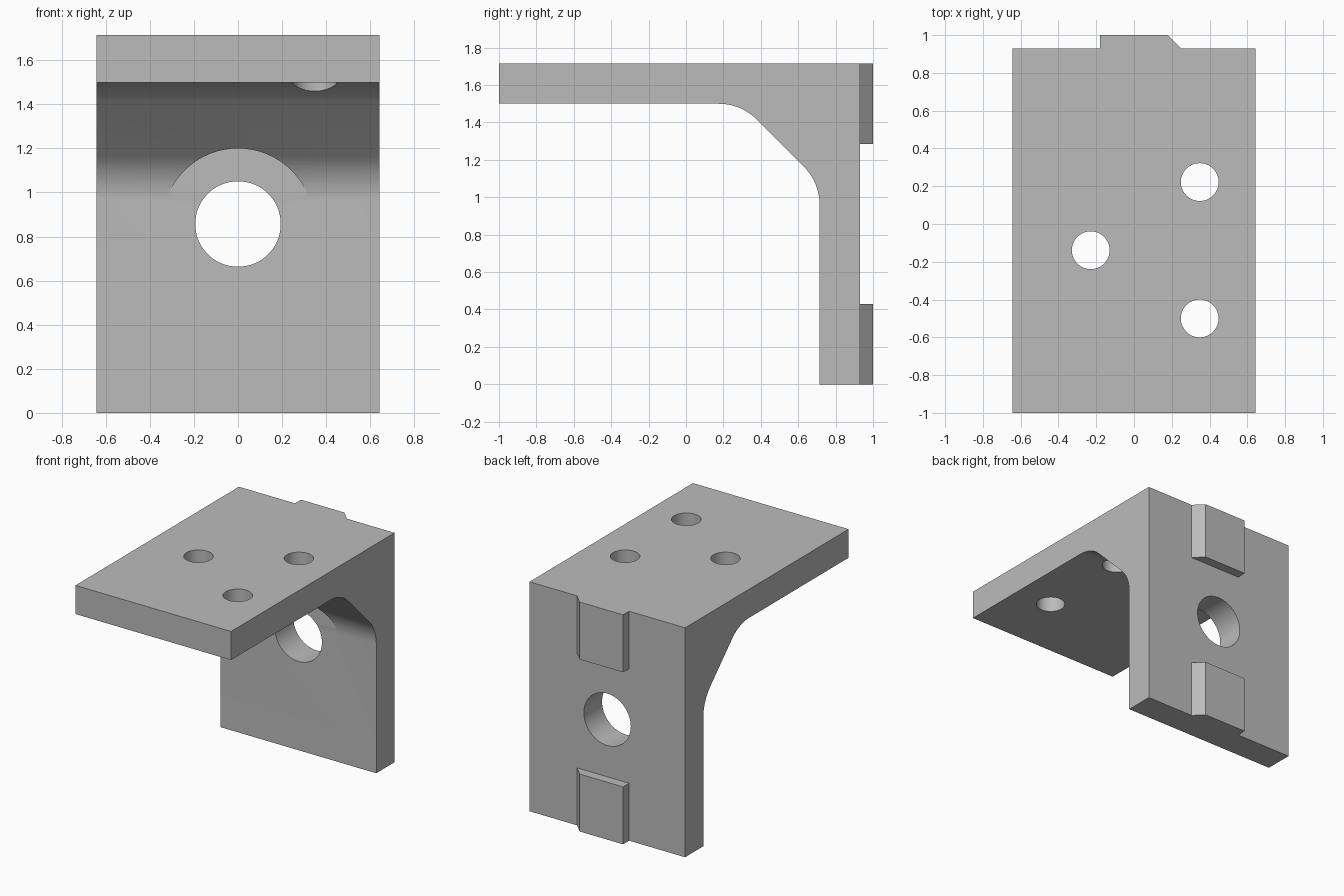
import bpy
import bmesh
from math import radians, sin, cos, tan, pi
from mathutils import Matrix

if "Cube" in bpy.data.objects:
    bpy.data.objects.remove(bpy.data.objects["Cube"])

HALF_W, HEIGHT, THICK = 0.643, 1.714, 0.214
BACK = 0.929            # rear face of the upright
FACE = BACK - 0.215     # front face of the upright
UNDER = HEIGHT - THICK  # underside of the shelf
HOLE_Z = HEIGHT / 2

grey = bpy.data.materials.new("machined_grey")
grey.use_nodes = True
colour = (0.5, 0.5, 0.5, 1)
grey.diffuse_color = colour
grey.node_tree.nodes["Principled BSDF"].inputs["Base Color"].default_value = colour


def add_object(name, bm):
    bmesh.ops.recalc_face_normals(bm, faces=bm.faces)
    mesh = bpy.data.meshes.new(name)
    bm.to_mesh(mesh)
    bm.free()
    mesh.materials.append(grey)
    obj = bpy.data.objects.new(name, mesh)
    bpy.context.collection.objects.link(obj)
    return obj


def prism(name, points, offset):
    """Extrude a closed 3D outline along an offset."""
    bm = bmesh.new()
    face = bm.faces.new([bm.verts.new(p) for p in points])
    moved = bmesh.ops.extrude_face_region(bm, geom=[face])["geom"]
    verts = [g for g in moved if isinstance(g, bmesh.types.BMVert)]
    bmesh.ops.translate(bm, verts=verts, vec=offset)
    return add_object(name, bm)


def cut_hole(target, centre, radius, depth, along_y=False):
    """Subtract a cylinder, then discard it."""
    bm = bmesh.new()
    turn = Matrix.Rotation(pi / 2, 4, "X") if along_y else Matrix()
    bmesh.ops.create_cone(bm, cap_ends=True, segments=64, radius1=radius,
                          radius2=radius, depth=depth,
                          matrix=Matrix.Translation(centre) @ turn)
    cutter = add_object("hole_cutter", bm)
    cutter.hide_render = True
    mod = target.modifiers.new("hole", "BOOLEAN")
    mod.operation, mod.solver, mod.object = "DIFFERENCE", "EXACT", cutter
    bpy.context.view_layer.objects.active = target
    bpy.ops.object.modifier_apply(modifier=mod.name)
    bpy.data.objects.remove(cutter)


def arc(cy, cz, radius, start, end, steps=10):
    angles = [radians(start + (end - start) * i / steps) for i in range(steps + 1)]
    return [(cy + radius * cos(a), cz + radius * sin(a)) for a in angles]


# Angle bracket: side profile with a rounded 45 degree gusset
R = 0.286
tangent = R * tan(pi / 8)
web = 0.42
profile = [(-1, UNDER), (-1, HEIGHT), (BACK, HEIGHT), (BACK, 0), (FACE, 0)]
profile += arc(FACE - R, UNDER - web - tangent, R, 0, 45)
profile += arc(FACE - web - tangent, UNDER - R, R, 45, 90)
bracket = prism("angle_bracket", [(-HALF_W, y, z) for y, z in profile],
                (2 * HALF_W, 0, 0))

# Bolt holes through the shelf
for x, y in [(0.348, 0.222), (0.348, -0.5), (-0.229, -0.139)]:
    cut_hole(bracket, (x, y, UNDER), 0.1, 1)

# Clearance recess in the gusset and bore through the upright
cut_hole(bracket, (0, FACE - 0.501, HOLE_Z), 0.343, 1, along_y=True)
cut_hole(bracket, (0, BACK, HOLE_Z), 0.194, 1, along_y=True)

# Locating keys on the rear face, chamfered on one side
key_outline = [(-0.18, BACK), (-0.18, 1), (0.179, 1), (0.25, BACK)]
KEY_H = 0.429
keys = [prism(name, [(x, y, z) for x, y in key_outline], (0, 0, KEY_H))
        for name, z in [("upper_key", HEIGHT - KEY_H), ("lower_key", 0)]]

# Smooth curved walls, crisp edges
for obj in [bracket] + keys:
    bpy.ops.object.select_all(action="DESELECT")
    obj.select_set(True)
    bpy.context.view_layer.objects.active = obj
    bpy.ops.object.shade_smooth_by_angle(angle=radians(30))
